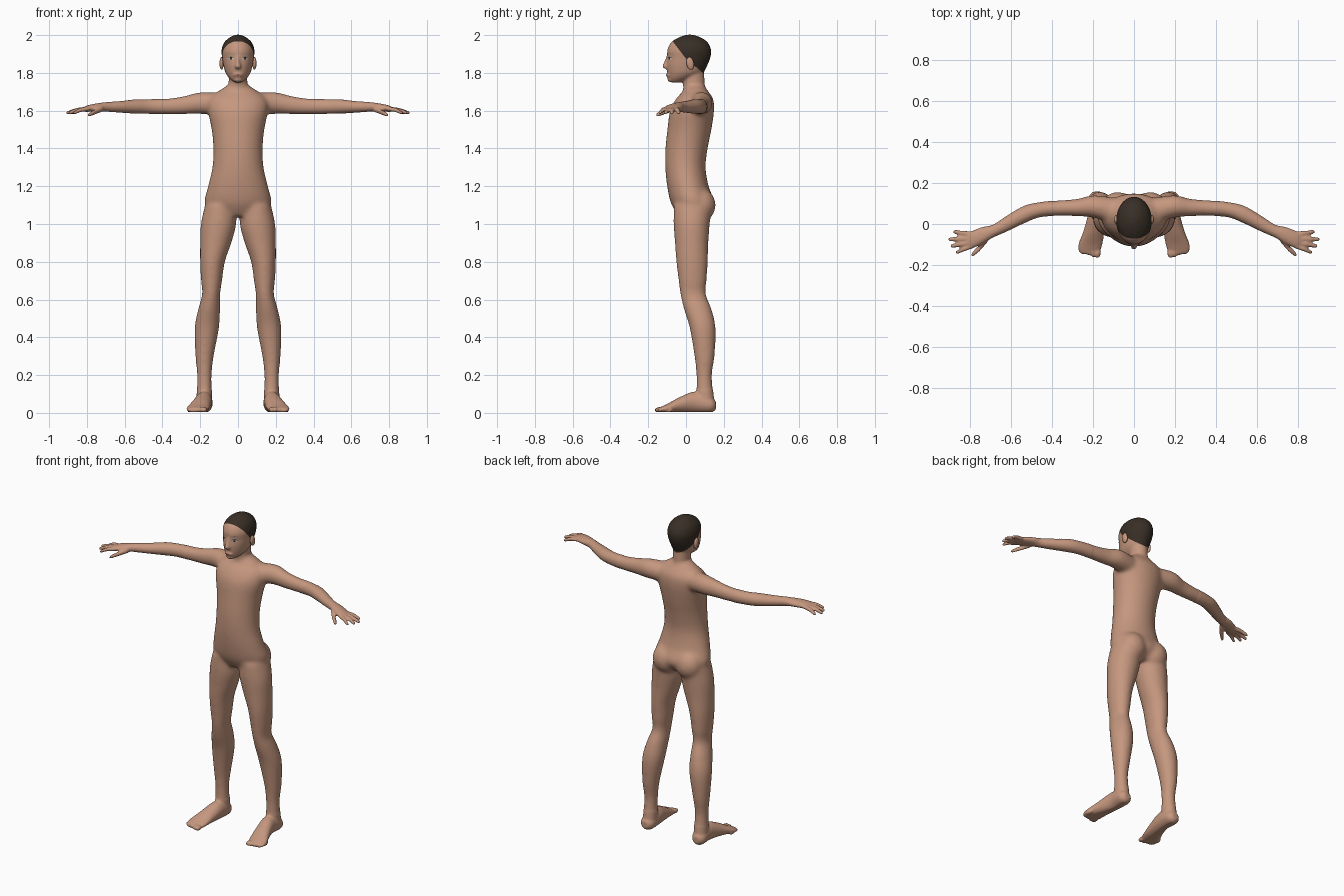
import bpy
import bmesh
import math
from mathutils import Vector, Matrix
from mathutils.bvhtree import BVHTree

cube = bpy.data.objects.get("Cube")
if cube:
    bpy.data.objects.remove(cube, do_unlink=True)


def material(name, r, g, b):
    mat = bpy.data.materials.new(name)
    mat.use_nodes = True
    mat.diffuse_color = (r, g, b, 1)
    shader = mat.node_tree.nodes["Principled BSDF"]
    shader.inputs["Base Color"].default_value = (r, g, b, 1)
    shader.inputs["Roughness"].default_value = 0.8
    return mat


skin = material("skin", .56, .31, .21)
hair = material("dark_brown_hair", .04, .028, .019)
white = material("eye_white", .55, .52, .48)
dark = material("dark_iris", .03, .03, .03)
grey = material("pale_brow", .36, .3, .26)
rose = material("lip_rose", .36, .16, .12)


def make_object(name, bm, mats):
    for face in bm.faces:
        face.smooth = True
    mesh = bpy.data.meshes.new(name)
    bm.to_mesh(mesh)
    bm.free()
    obj = bpy.data.objects.new(name, mesh)
    bpy.context.collection.objects.link(obj)
    for mat in mats:
        mesh.materials.append(mat)
    return obj


def curve_point(a, b, c, d, t):
    """Smooth interpolation between b and c."""
    return [q + .5 * t * (r - p + t * (2 * p - 5 * q + 4 * r - s + t * (3 * (q - r) + s - p)))
            for p, q, r, s in zip(a, b, c, d)]


def loft(bm, axis, sections, side=1, sides=28, steps=5):
    """Elliptic sections (x, y, z, radius, radius) skinned along an axis."""
    u, v = {"x": ((0, 1, 0), (0, 0, 1)), "y": ((1, 0, 0), (0, 0, 1)),
            "z": ((1, 0, 0), (0, 1, 0))}[axis]
    u, v = Vector(u), Vector(v)
    last = len(sections) - 1
    rows = []
    for i in range(last):
        quad = [sections[min(max(i + k, 0), last)] for k in (-1, 0, 1, 2)]
        rows += [curve_point(*quad, t / steps) for t in range(steps)]
    rows.append(sections[-1])
    rings = []
    for x, y, z, ru, rv in rows:
        ring = []
        for k in range(sides):
            ang = math.tau * k / sides
            p = Vector((x, y, z)) + u * ru * math.cos(ang) + v * rv * math.sin(ang)
            p.x *= side
            ring.append(bm.verts.new(p))
        rings.append(ring)
    faces = [bm.faces.new(rings[0]), bm.faces.new(rings[-1])]
    for low, high in zip(rings, rings[1:]):
        for k in range(sides):
            n = (k + 1) % sides
            faces.append(bm.faces.new((low[k], low[n], high[n], high[k])))
    bmesh.ops.recalc_face_normals(bm, faces=faces)


def ball(bm, centre, radii, tilt=0):
    place = (Matrix.Translation(centre) @ Matrix.Rotation(tilt, 4, "X")
             @ Matrix.Diagonal((*radii, 1)))
    bmesh.ops.create_uvsphere(bm, u_segments=20, v_segments=12, radius=1, matrix=place)


bm = bmesh.new()

# Head, nose, lips and neck
loft(bm, "z", [(0, -.055, 1.75, .02, .028), (0, -.03, 1.77, .045, .064),
               (0, -.005, 1.8, .066, .094), (0, .005, 1.84, .077, .108),
               (0, .015, 1.88, .084, .114), (0, .017, 1.92, .087, .116),
               (0, .018, 1.96, .074, .098), (0, .02, 1.987, .045, .06),
               (0, .02, 2.002, .014, .018)])
loft(bm, "z", [(0, -.103, 1.822, .012, .008), (0, -.11, 1.834, .016, .016),
               (0, -.104, 1.858, .009, .012), (0, -.092, 1.892, .009, .01)])
ball(bm, (0, -.093, 1.788), (.026, .013, .011))
ball(bm, (0, -.083, 1.765), (.022, .015, .014))
loft(bm, "z", [(0, .05, 1.67, .08, .06), (0, .042, 1.73, .052, .058),
               (0, .04, 1.8, .05, .056)])

# Torso
loft(bm, "z", [(0, .03, 1.04, .12, .07), (0, .035, 1.11, .177, .115),
               (0, .01, 1.2, .159, .11), (0, -.003, 1.3, .136, .107),
               (0, .003, 1.4, .131, .112), (0, .018, 1.5, .14, .117),
               (0, .032, 1.6, .16, .117), (0, .045, 1.66, .155, .1),
               (0, .05, 1.7, .11, .07), (0, .045, 1.735, .055, .05)])

for s in (1, -1):
    # Hips and legs
    ball(bm, (s * .08, .076, 1.1), (.085, .082, .09))
    loft(bm, "z", [(.095, .035, 1.1, .08, .1), (.103, .03, 1, .094, .096),
                   (.118, .03, .9, .083, .089), (.135, .032, .8, .066, .084),
                   (.14, .035, .7, .056, .075), (.142, .037, .63, .048, .068),
                   (.153, .062, .55, .058, .074), (.165, .088, .45, .065, .069),
                   (.177, .098, .3, .049, .054), (.178, .096, .2, .039, .042),
                   (.178, .1, .1, .041, .046), (.18, .105, .04, .042, .05)], s)
    # Feet and toes
    loft(bm, "y", [(.18, .158, .04, .02, .022), (.18, .13, .043, .043, .042),
                   (.18, .05, .057, .045, .056), (.195, -.03, .043, .051, .042),
                   (.213, -.1, .024, .059, .023), (.218, -.135, .016, .052, .015),
                   (.215, -.148, .014, .04, .01)], s)
    for k in range(5):
        ball(bm, (s * (.178 + .02 * k), -.142 + .003 * k * k, .016),
             (.016 - .0015 * k, .025, .015))
    # Arms and palms
    loft(bm, "x", [(.1, .065, 1.635, .065, .06), (.2, .086, 1.64, .055, .058),
                   (.28, .08, 1.63, .043, .049), (.36, .078, 1.623, .039, .043),
                   (.46, .07, 1.622, .037, .039), (.54, .045, 1.622, .043, .038),
                   (.62, .003, 1.62, .039, .031), (.69, -.035, 1.62, .032, .026),
                   (.74, -.055, 1.618, .041, .022), (.79, -.075, 1.612, .043, .018),
                   (.82, -.081, 1.606, .036, .012)], s)
    # Fingers and thumb
    for base, tip, reach in ((-.108, -.137, .873), (-.09, -.107, .899),
                             (-.071, -.075, .909), (-.05, -.039, .886)):
        loft(bm, "x", [(.79, base, 1.61, .013, .012),
                       ((.79 + reach) / 2, (base + tip) / 2, 1.604, .012, .012),
                       (reach - .01, tip, 1.59, .01, .01),
                       (reach, tip, 1.588, .005, .005)], s, 14)
    loft(bm, "x", [(.715, -.07, 1.61, .018, .015), (.757, -.118, 1.593, .017, .014),
                   (.787, -.146, 1.579, .013, .011), (.797, -.153, 1.575, .006, .005)], s, 14)

# Fuse the parts into one skin
rough = make_object("body_blockout", bm, [])
remesh = rough.modifiers.new("fuse", "REMESH")
remesh.mode = "VOXEL"
remesh.voxel_size = .006
relax = rough.modifiers.new("relax", "SMOOTH")
relax.factor = .5
relax.iterations = 5
bm = bmesh.new()
bm.from_object(rough, bpy.context.evaluated_depsgraph_get())
bpy.data.objects.remove(rough, do_unlink=True)

# Soften the joints of trunk and limbs
soft = [v for v in bm.verts if abs(v.co.x) < .4 and .12 < v.co.z < 1.74]
for _ in range(25):
    bmesh.ops.smooth_vert(bm, verts=soft, factor=.5,
                          use_axis_x=True, use_axis_y=True, use_axis_z=True)
for v in bm.verts:
    v.co.z = max(v.co.z, .004)

# Cut the hairline at brow and nape, then colour the scalp
hairline = Vector((0, 0, 1.875))
planes = [Vector((0, 1.3, 1)).normalized(), Vector((0, .83, 1)).normalized()]
for normal in planes:
    faces = [f for f in bm.faces if f.calc_center_median().z > 1.77]
    edges = {e for f in faces for e in f.edges}
    verts = {v for f in faces for v in f.verts}
    bmesh.ops.bisect_plane(bm, geom=[*verts, *edges, *faces], dist=.0004,
                           plane_co=hairline, plane_no=normal)
for f in bm.faces:
    c = f.calc_center_median()
    if c.z > 1.78 and all((c - hairline).dot(n) > 0 for n in planes):
        f.material_index = 1
surface = BVHTree.FromBMesh(bm)
make_object("body", bm, [skin, hair])


def face_patch(name, x, z, width, height, mat, lift, bend=0):
    """Thin oval plate laid on the face."""
    bm = bmesh.new()
    rings = []
    for r in (.01, .35, .7, 1):
        ring = []
        for k in range(20):
            ang = math.tau * k / 20
            px = r * math.cos(ang)
            pz = z + height * r * math.sin(ang) - bend * px * px
            hit = surface.ray_cast(Vector((x + width * px, -1, pz)), Vector((0, 1, 0)))[0]
            ring.append(bm.verts.new(hit - Vector((0, lift, 0))))
        rings.append(ring)
    bm.faces.new(rings[0])
    for low, high in zip(rings, rings[1:]):
        for k in range(20):
            n = (k + 1) % 20
            bm.faces.new((low[k], low[n], high[n], high[k]))
    make_object(name, bm, [mat])


# Facial details and ears
face_patch("lips", 0, 1.788, .022, .006, rose, .001)
for s, label in ((1, "left"), (-1, "right")):
    face_patch(label + "_eye", s * .037, 1.876, .016, .006, white, .001)
    face_patch(label + "_iris", s * .037, 1.876, .006, .006, dark, .002)
    face_patch(label + "_lash_line", s * .037, 1.884, .017, .0018, dark, .002, .005)
    face_patch(label + "_brow", s * .038, 1.903, .024, .003, grey, .001, .005)
    bm = bmesh.new()
    ball(bm, (s * .087, .022, 1.85), (.011, .02, .034), .2)
    make_object(label + "_ear", bm, [skin])
